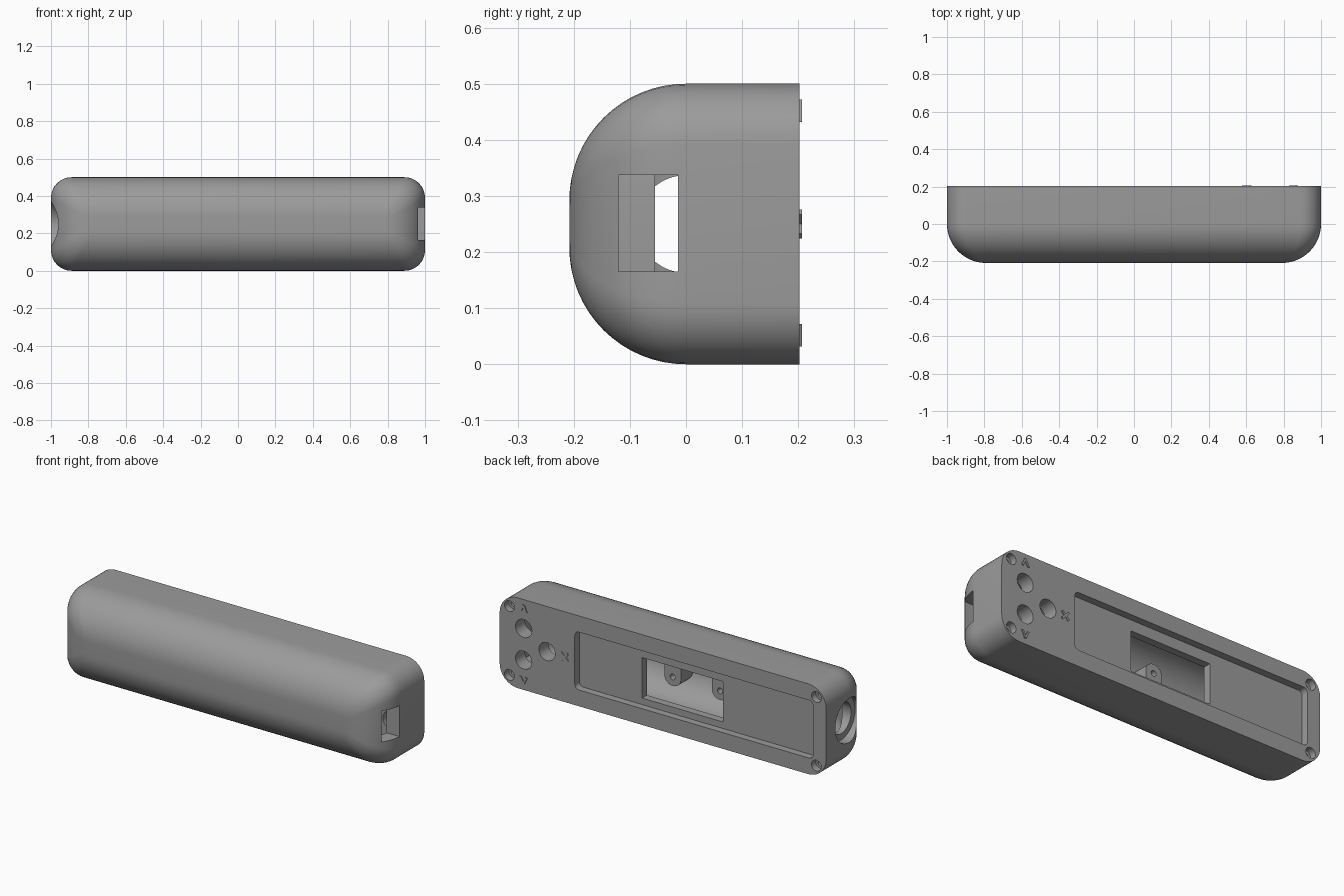
import bpy, bmesh, math
from mathutils import Matrix

if "Cube" in bpy.data.objects:
    bpy.data.objects.remove(bpy.data.objects["Cube"])

grey = bpy.data.materials.new("grey plastic")
grey.diffuse_color = (0.33, 0.33, 0.33, 1)
grey.use_nodes = True
grey.node_tree.nodes["Principled BSDF"].inputs["Base Color"].default_value = grey.diffuse_color


def rounded_rect(hx, hz, r, cx=0.0, cz=0.25, n=8):
    """Outline in the x-z plane with rounded corners."""
    pts = []
    for k, (sx, sz) in enumerate([(1, 1), (-1, 1), (-1, -1), (1, -1)]):
        for i in range(n + 1):
            a = math.pi / 2 * (k + i / n)
            pts.append((cx + sx * (hx - r) + r * math.cos(a),
                        cz + sz * (hz - r) + r * math.sin(a)))
    return pts


def loft(name, rings):
    """Closed solid through rings of (y, outline)."""
    bm = bmesh.new()
    loops = [[bm.verts.new((x, y, z)) for x, z in pts] for y, pts in rings]
    n = len(loops[0])
    for a, b in zip(loops, loops[1:]):
        for i in range(n):
            bm.faces.new((a[i], a[(i + 1) % n], b[(i + 1) % n], b[i]))
    bm.faces.new(loops[0])
    bm.faces.new(loops[-1])
    bmesh.ops.recalc_face_normals(bm, faces=bm.faces)
    me = bpy.data.meshes.new(name)
    bm.to_mesh(me)
    bm.free()
    ob = bpy.data.objects.new(name, me)
    bpy.context.collection.objects.link(ob)
    me.materials.append(grey)
    return ob


def prism(name, pts, y0, y1):
    return loft(name, [(y0, pts), (y1, pts)])


def rod(name, x, z, r, y0, y1, n=32):
    pts = [(x + r * math.cos(2 * math.pi * i / n), z + r * math.sin(2 * math.pi * i / n))
           for i in range(n)]
    return prism(name, pts, y0, y1)


def rod_x(name, y, z, r, x0, x1):
    ob = rod(name, 0, 0, r, x0, x1, 48)
    ob.data.transform(Matrix.Translation((0, y, z)) @ Matrix.Rotation(-math.pi / 2, 4, 'Z'))
    return ob


def domed_shell(name, hx, hz, r, corner, y_back):
    """Rounded box whose front edge is a large quarter-round."""
    rings = [(y_back, rounded_rect(hx, hz, corner))]
    for i in range(17):
        t = math.pi / 2 * i / 16
        d = r * (1 - math.cos(t))
        rings.append((-r * math.sin(t),
                      rounded_rect(hx - d, hz - d, 0.02 + (corner - 0.02) * (1 - d / r))))
    return loft(name, rings)


def boolean(ob, tool, op='DIFFERENCE'):
    m = ob.modifiers.new("bool", 'BOOLEAN')
    m.operation, m.solver, m.object = op, 'EXACT', tool
    bpy.context.view_layer.objects.active = ob
    bpy.ops.object.modifier_apply(modifier=m.name)
    bpy.data.objects.remove(tool)


screws = [(sx * 0.94, 0.25 + sz * 0.19) for sx in (-1, 1) for sz in (-1, 1)]

# outer body, hollowed by a cavity that leaves solid screw bosses
body = domed_shell("enclosure_body", 1.0, 0.25, 0.208, 0.11, 0.202)
cavity = domed_shell("cavity", 0.92, 0.207, 0.166, 0.06, 0.12)
for x, z in screws:
    boolean(cavity, rod("boss", x, z, 0.06, -0.3, 0.3))
boolean(body, cavity)

# back panel recess and display window
boolean(body, prism("recess", rounded_rect(0.73, 0.16, 0.025, -0.19), 0.162, 0.3))
window = [(-0.34, 0.126), (0.156, 0.126), (0.156, 0.35), (-0.34, 0.35)]
boolean(body, prism("window", window, 0.05, 0.3))

# three button holes
for x, z in ((0.853, 0.34), (0.853, 0.165), (0.71, 0.25)):
    boolean(body, rod("button_hole", x, z, 0.05, 0.05, 0.3))

# counterbored screw holes
for x, z in screws:
    boolean(body, rod("screw_head", x, z, 0.03, 0.165, 0.3, 24))
    boolean(body, rod("screw_shaft", x, z, 0.016, 0.05, 0.3, 16))

# round port on the left end, rectangular port on the right end
boolean(body, rod_x("port_rim", 0, 0.25, 0.122, -1.1, -0.95))
boolean(body, rod_x("port_bore", 0, 0.25, 0.087, -1.1, -0.8))
slot = [(0.8, 0.165), (1.1, 0.165), (1.1, 0.337), (0.8, 0.337)]
boolean(body, prism("slot", slot, -0.12, -0.014))

bpy.context.view_layer.objects.active = body
body.select_set(True)
bpy.ops.object.shade_smooth_by_angle(angle=math.radians(30))
body.select_set(False)

# inner mounting bars with pilot holes
for side, x in (("right", 0.12), ("left", -0.17)):
    bar = prism("mounting_bar_" + side, rounded_rect(0.05, 0.13, 0.048, x), -0.18, -0.055)
    for z in (0.17, 0.33):
        boolean(bar, rod("pilot", x, z, 0.016, -0.12, 0.1, 16))
    bar.select_set(True)
    bpy.context.view_layer.objects.active = bar
    bpy.ops.object.shade_smooth_by_angle(angle=math.radians(30))
    bar.select_set(False)


def chevron(x, z, s):
    """Raised direction mark, s = 1 up or -1 down."""
    p = [(-.024, -.02), (-.012, -.02), (0, .006), (.012, -.02), (.024, -.02), (.006, .02), (-.006, .02)]
    return [(x + a, z + s * b) for a, b in p]


# raised marks beside the buttons
prism("up_mark", chevron(0.853, 0.452, 1), 0.198, 0.207)
prism("down_mark", chevron(0.853, 0.052, -1), 0.198, 0.207)
cross = []
for k in range(4):
    a = math.pi / 2 * k + math.pi / 4
    for u, v in ((0.03, -0.006), (0.03, 0.006), (0.006, 0.006)):
        cross.append((0.602 + u * math.cos(a) - v * math.sin(a),
                      0.25 + u * math.sin(a) + v * math.cos(a)))
prism("cancel_mark", cross, 0.198, 0.207)
